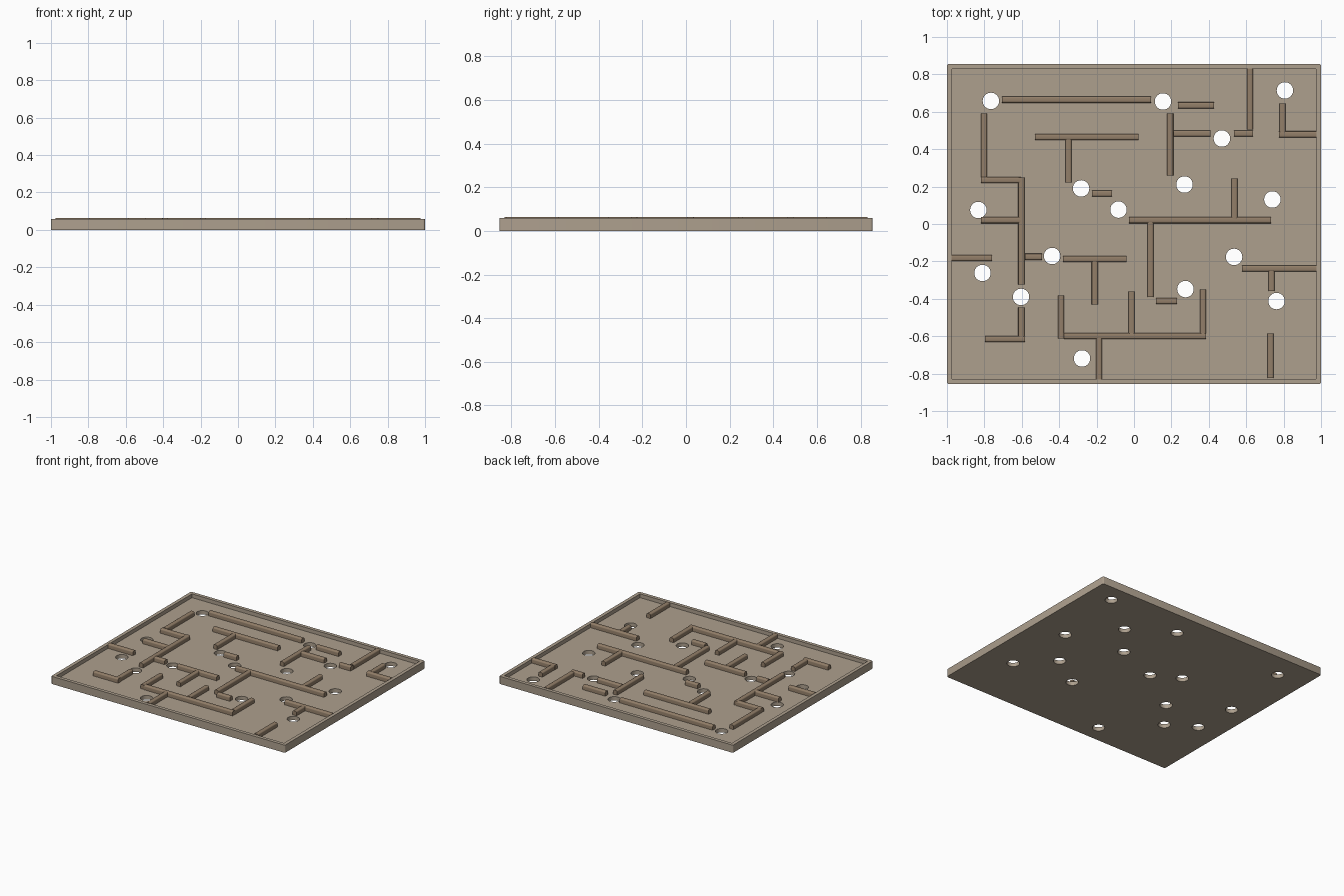
import bpy, bmesh, math
from mathutils import Matrix, Vector

if "Cube" in bpy.data.objects:
    bpy.data.objects.remove(bpy.data.objects["Cube"])

FLOOR, RIM_TOP, WALL_TOP = 0.03, 0.059, 0.064
WALL_W, HOLE_R = 0.034, 0.044


def material(name, color):
    m = bpy.data.materials.new(name)
    m.diffuse_color = (*color, 1)
    m.use_nodes = True
    m.node_tree.nodes["Principled BSDF"].inputs["Base Color"].default_value = m.diffuse_color
    return m


def make_object(name, bm, mat=None):
    bmesh.ops.recalc_face_normals(bm, faces=bm.faces)
    me = bpy.data.meshes.new(name)
    bm.to_mesh(me)
    bm.free()
    ob = bpy.data.objects.new(name, me)
    bpy.context.collection.objects.link(ob)
    if mat:
        me.materials.append(mat)
    return ob


def smooth(ob):
    bpy.ops.object.select_all(action='DESELECT')
    ob.select_set(True)
    bpy.context.view_layer.objects.active = ob
    bpy.ops.object.shade_smooth_by_angle(angle=math.radians(35))


def add_box(bm, x0, x1, y0, y1, z0, z1):
    loc = Vector(((x0 + x1) / 2, (y0 + y1) / 2, (z0 + z1) / 2))
    mat = Matrix.Translation(loc) @ Matrix.Diagonal((x1 - x0, y1 - y0, z1 - z0, 1))
    bmesh.ops.create_cube(bm, size=1, matrix=mat)


def cut(ob, bm, name):
    cutter = make_object(name, bm, wood)
    cutter.hide_render = True
    mod = ob.modifiers.new(name, 'BOOLEAN')
    mod.operation, mod.solver, mod.object = 'DIFFERENCE', 'EXACT', cutter
    bpy.ops.object.select_all(action='DESELECT')
    bpy.context.view_layer.objects.active = ob
    ob.select_set(True)
    bpy.ops.object.modifier_apply(modifier=mod.name)
    bpy.data.objects.remove(cutter, do_unlink=True)


wood = material("board_wood", (0.42, 0.35, 0.27))
dark = material("wall_wood", (0.29, 0.21, 0.14))

# tray: slab with slightly rounded corners
bm = bmesh.new()
add_box(bm, -1, 1, -0.855, 0.855, 0, RIM_TOP)
upright = [e for e in bm.edges if abs(e.verts[0].co.z - e.verts[1].co.z) > 0.01]
bmesh.ops.bevel(bm, geom=upright, offset=0.01, segments=3, profile=0.5, affect='EDGES')
tray = make_object("maze_tray", bm, wood)

# sunken floor, leaving a rim
bm = bmesh.new()
add_box(bm, -0.973, 0.973, -0.828, 0.828, FLOOR, 0.2)
cut(tray, bm, "pocket_cutter")

# round holes through the floor
holes = [(-.765, .658), (.155, .655), (.807, .714), (.47, .457), (.27, .211),
         (-.283, .19), (-.083, .077), (-.832, .075), (.74, .131), (-.438, -.171),
         (-.81, -.262), (-.604, -.39), (.535, -.176), (.275, -.348),
         (.762, -.412), (-.278, -.719)]
bm = bmesh.new()
for x, y in holes:
    bmesh.ops.create_cone(bm, cap_ends=True, segments=40, radius1=HOLE_R, radius2=HOLE_R,
                          depth=0.3, matrix=Matrix.Translation((x, y, 0)))
cut(tray, bm, "hole_cutter")
smooth(tray)

# maze walls running along x: (start, end, y)
across = [(-.705, .09, .665), (.235, .428, .634), (-.53, .025, .465), (.21, .41, .484),
          (.535, .636, .484), (.775, .975, .479), (-.818, -.605, .235),
          (-.225, -.117, .163), (-.818, -.605, .021), (-.027, .733, .021),
          (-.975, -.76, -.182), (-.583, -.492, -.176), (-.38, -.04, -.187),
          (.578, .975, -.238), (.118, .23, -.412), (-.797, -.583, -.615),
          (-.374, .385, -.599)]
# maze walls running along y: (x, start, end)
along = [(-.802, .25, .59), (-.35, .222, .452), (.193, .26, .59), (.62, .505, .832),
         (.794, .49, .645), (-.602, -.324, .249), (.537, .02, .243), (.088, -.39, .01),
         (-.209, -.43, -.2), (.735, -.358, -.25), (-.39, -.612, -.382),
         (-.013, -.585, -.361), (.369, -.585, -.35), (-.602, -.605, -.446),
         (-.187, -.832, -.61), (.73, -.823, -.585)]


def wall(name, x0, x1, y0, y1, axis):
    bm = bmesh.new()
    add_box(bm, x0, x1, y0, y1, FLOOR - 0.002, WALL_TOP)
    # round the two long top edges
    edges = [e for e in bm.edges if all(v.co.z > FLOOR + 0.01 for v in e.verts)
             and abs(e.verts[0].co[axis] - e.verts[1].co[axis]) > 0.01
             and abs(e.verts[0].co[1 - axis] - e.verts[1].co[1 - axis]) < 0.001]
    bmesh.ops.bevel(bm, geom=edges, offset=0.01, segments=4, profile=0.5, affect='EDGES')
    smooth(make_object(name, bm, dark))


h = WALL_W / 2
for i, (a, b, y) in enumerate(across):
    wall(f"cross_wall_{i + 1}", a, b, y - h, y + h, 0)
for i, (x, a, b) in enumerate(along):
    wall(f"long_wall_{i + 1}", x - h, x + h, a, b, 1)
